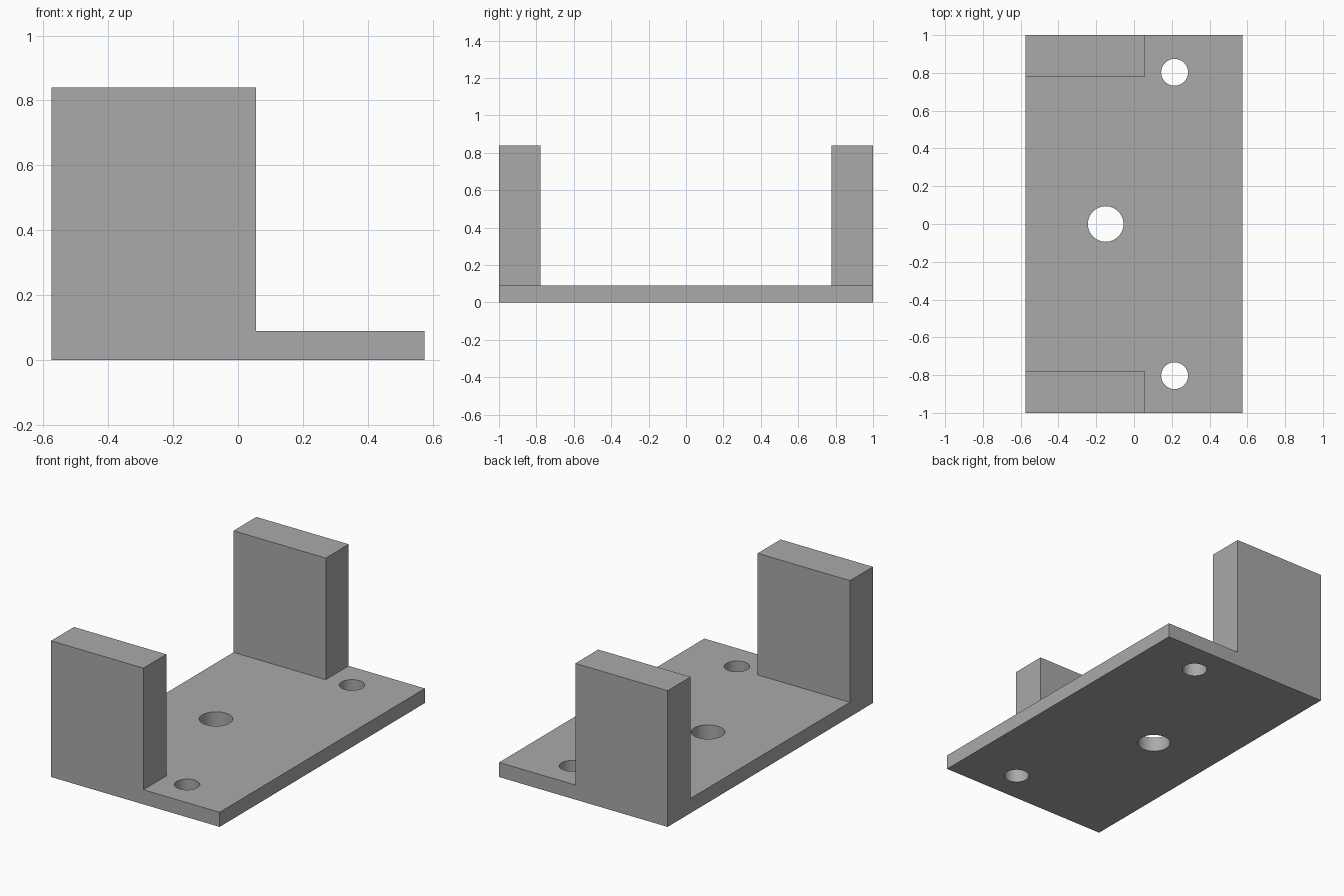
import bpy
import bmesh
from math import radians
from mathutils import Vector

if "Cube" in bpy.data.objects:
    bpy.data.objects.remove(bpy.data.objects["Cube"], do_unlink=True)

HALF_X, HALF_Y = 0.575, 1.0
PLATE_TOP, WALL_TOP = 0.09, 0.84
WALL_END_X, WALL_INNER_Y = 0.055, 0.777

# One grey for the whole part
grey = bpy.data.materials.new("plain_grey")
grey.use_nodes = True
colour = (0.4, 0.4, 0.4, 1)
grey.diffuse_color = colour
grey.node_tree.nodes["Principled BSDF"].inputs["Base Color"].default_value = colour

# Base plate, split where the walls will rise
bm = bmesh.new()
bmesh.ops.create_cube(bm, size=1)
for v in bm.verts:
    v.co = Vector((v.co.x * 2 * HALF_X, v.co.y * 2 * HALF_Y, (v.co.z + 0.5) * PLATE_TOP))
cuts = [((WALL_END_X, 0, 0), (1, 0, 0)),
        ((0, WALL_INNER_Y, 0), (0, 1, 0)),
        ((0, -WALL_INNER_Y, 0), (0, 1, 0))]
for point, normal in cuts:
    bmesh.ops.bisect_plane(bm, geom=bm.verts[:] + bm.edges[:] + bm.faces[:],
                           plane_co=point, plane_no=normal)

# End walls, pulled up from the plate's corner faces
bm.normal_update()
corners = []
for f in bm.faces:
    c = f.calc_center_median()
    if f.normal.z > 0.9 and c.x < WALL_END_X and abs(c.y) > WALL_INNER_Y:
        corners.append(f)
raised = bmesh.ops.extrude_face_region(bm, geom=corners)
bmesh.ops.delete(bm, geom=[f for f in corners if f.is_valid], context="FACES_ONLY")
for v in raised["geom"]:
    if isinstance(v, bmesh.types.BMVert):
        v.co.z = WALL_TOP

# Merge flush faces into clean flat sides
bmesh.ops.dissolve_limit(bm, angle_limit=radians(1), verts=bm.verts[:], edges=bm.edges[:])
bmesh.ops.recalc_face_normals(bm, faces=bm.faces[:])
mesh = bpy.data.meshes.new("bracket")
bm.to_mesh(mesh)
bm.free()
mesh.materials.append(grey)
bracket = bpy.data.objects.new("bracket", mesh)
bpy.context.collection.objects.link(bracket)


def drill(name, x, y, radius):
    """Cut a round through-hole in the base plate."""
    bpy.ops.mesh.primitive_cylinder_add(vertices=64, radius=radius, depth=0.4,
                                        location=(x, y, PLATE_TOP / 2))
    cutter = bpy.context.object
    cutter.name = name
    cutter.hide_render = True
    cutter.data.materials.append(grey)
    mod = bracket.modifiers.new(name, "BOOLEAN")
    mod.operation, mod.solver, mod.object = "DIFFERENCE", "EXACT", cutter
    bpy.context.view_layer.objects.active = bracket
    bpy.ops.object.modifier_apply(modifier=mod.name)
    bpy.data.objects.remove(cutter, do_unlink=True)


# Centre hole and two mounting holes
drill("centre_hole", -0.15, 0, 0.094)
for side in (-1, 1):
    drill("mounting_hole", 0.215, side * 0.803, 0.071)

# Smooth hole walls, sharp edges elsewhere
bpy.ops.object.select_all(action="DESELECT")
bracket.select_set(True)
bpy.context.view_layer.objects.active = bracket
bpy.ops.object.shade_smooth_by_angle(angle=radians(30))
